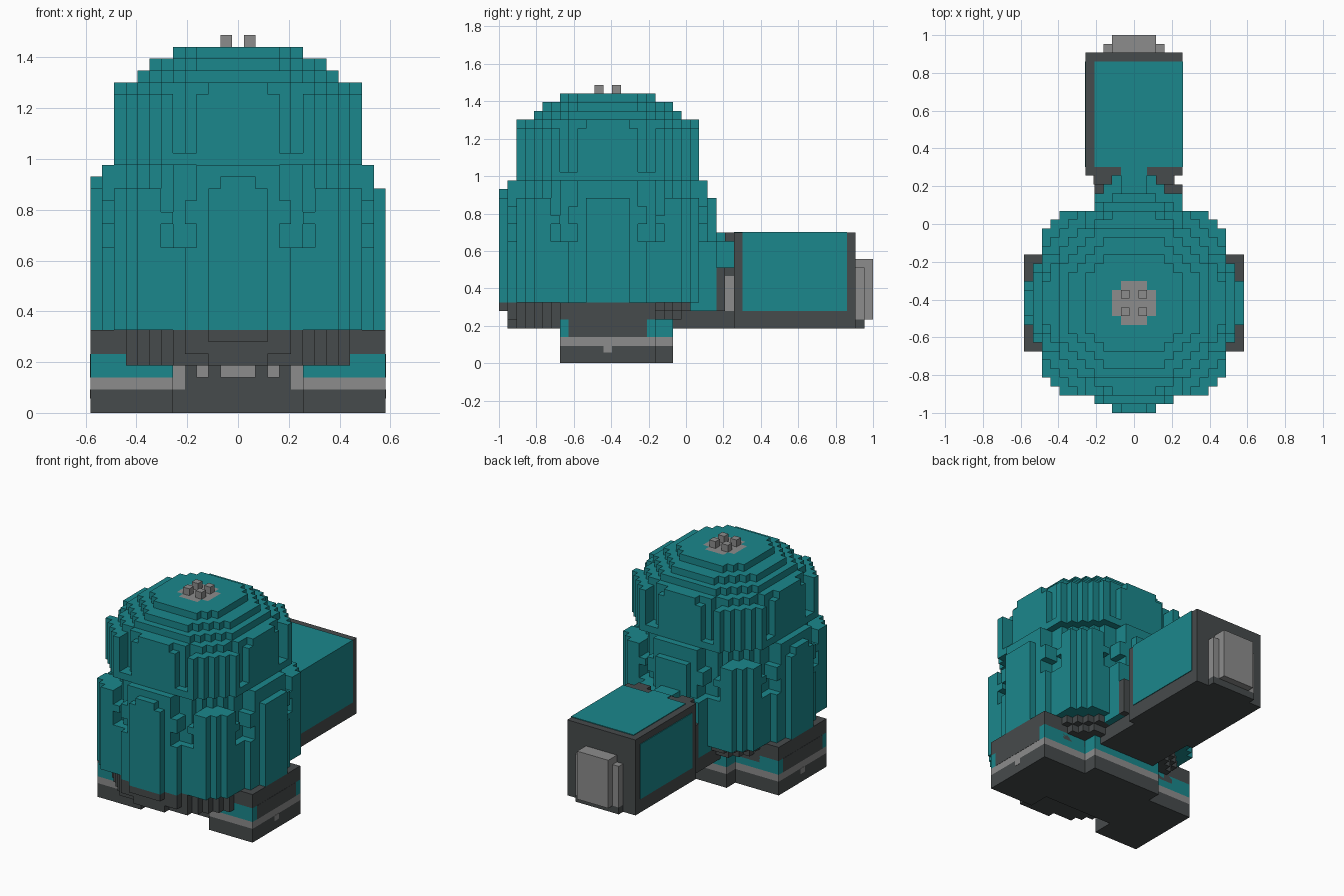
import bpy, bmesh
from mathutils import Vector

if "Cube" in bpy.data.objects:
    bpy.data.objects.remove(bpy.data.objects["Cube"])

U = 2 / 43      # edge of one block
CY = -9         # body centre along y, in blocks


def material(name, rgb):
    m = bpy.data.materials.new(name)
    m.use_nodes = True
    m.diffuse_color = (*rgb, 1)
    m.node_tree.nodes["Principled BSDF"].inputs["Base Color"].default_value = (*rgb, 1)
    return m


TEAL = material("teal", (0.011, 0.245, 0.262))
DARK = material("dark grey", (0.062, 0.07, 0.072))
GREY = material("mid grey", (0.265, 0.265, 0.265))
MATS = [TEAL, DARK, GREY]


def finish(name, bm, mats):
    mesh = bpy.data.meshes.new(name)
    bm.to_mesh(mesh)
    bm.free()
    for m in mats:
        mesh.materials.append(m)
    ob = bpy.data.objects.new(name, mesh)
    bpy.context.collection.objects.link(ob)
    return ob


def box(name, mat, x, y, z):
    """Box from (low, high) pairs, in blocks."""
    bm = bmesh.new()
    bmesh.ops.create_cube(bm, size=1)
    for v in bm.verts:
        v.co = Vector([(p[0] if c < 0 else p[1]) * U for c, p in zip(v.co, (x, y, z))])
    return finish(name, bm, [mat])


def pair(name, mat, x, y, z):
    """The same box on both sides."""
    box("left_" + name, mat, x, y, z)
    box("right_" + name, mat, (-x[1], -x[0]), y, z)


def blocks(name, rule, half, layers):
    """Stepped solid: rule(x, y, z) gives a material index or None."""
    cells = {}
    for x in range(-half, half + 1):
        for y in range(-half, half + 1):
            for z in layers:
                m = rule(x, y, z)
                if m is not None:
                    cells[x, y, z] = m
    bm = bmesh.new()
    verts = {}

    def vert(p):
        if p not in verts:
            verts[p] = bm.verts.new(((p[0] - .5) * U, (p[1] + CY - .5) * U, p[2] * U))
        return verts[p]

    for c, m in cells.items():
        for axis in range(3):
            for side in (0, 1):
                n = list(c)
                n[axis] += 2 * side - 1
                if tuple(n) in cells:
                    continue
                j, k = (axis + 1) % 3, (axis + 2) % 3
                ring = []
                for dj, dk in ((0, 0), (1, 0), (1, 1), (0, 1)):
                    p = list(c)
                    p[axis] += side
                    p[j] += dj
                    p[k] += dk
                    ring.append(vert(tuple(p)))
                f = bm.faces.new(ring if side else ring[::-1])
                f.material_index = m
    return finish(name, bm, MATS)


# Body: a round core with eight raised panels, in two tiers below a stepped crown
CROWN = {27: 10.2, 28: 8.95, 29: 7.7, 30: 5.9}


def spans(x, y):
    """Larger and smaller distance from the axis, and the radius."""
    a, b = max(abs(x), abs(y)), min(abs(x), abs(y))
    return a, b, (a * a + b * b) ** .5


def lower_tier(x, y, z):
    a, b, r = spans(x, y)
    waist = z in (14, 15)
    centre = a <= 11 and b <= (3 if waist or z > 17 else 4)
    rib = a <= 12 and b <= 2 and z < 19
    rib_cap = a == 12 and b <= 1 and z == 19 and -12 in (x, y)
    corner = a <= 10 and a + b <= 18 and b >= (7 if waist or z > 16 else 6) and z < 19
    core = r <= (11.25 if z < 14 else 10.6)
    return 0 if centre or rib or rib_cap or corner or core else None


def upper_tier(x, y, z):
    a, b, r = spans(x, y)
    if z in CROWN:
        if r > CROWN[z]:
            return None
        return 2 if z == 30 and a <= 2 and b <= 1 else 0
    centre = a <= 10 and b <= (5 if z == 21 else 3)
    corner = a <= 10 and b >= 6 and a + b <= 16
    return 0 if centre or corner or r <= 9.9 else None


def base_rule(x, y, z):
    a, b, r = spans(x, y)
    if z == 4:
        return 1 if abs(x) <= 9 and y <= 5 and r <= 11.2 else None
    if y > (9 if z == 6 else 5):
        return 1 if r <= 10 else None
    reach = 12 if z == 6 else 11
    return 1 if r <= 11.3 or (a <= reach and b <= 2) or (a <= 11 and b <= 4) else None


blocks("body_lower", lower_tier, 12, range(7, 21))
blocks("body_upper", upper_tier, 10, range(21, 31))
blocks("base_ring", base_rule, 12, range(4, 7))

# Four pins on the crown
for y in (-10, -8):
    pair("crown_pin", GREY, (.5, 1.5), (y - .5, y + .5), (31, 32))

# Side feet
FOOT_X, FOOT_Y, PLATE_X = (5.5, 12.5), (-14.5, -3.5), (12.5, 12.53)
pair("foot_sole", DARK, FOOT_X, FOOT_Y, (0, 2))
pair("foot_band", GREY, FOOT_X, FOOT_Y, (2, 3))
pair("foot_block", TEAL, FOOT_X, FOOT_Y, (3, 5))
pair("foot_top", DARK, FOOT_X, FOOT_Y, (5, 7))
pair("foot_side_panel", DARK, PLATE_X, (-13.5, -4.5), (3, 5))
pair("foot_notch", GREY, PLATE_X, (-9.5, -8.5), (1.2, 2))

# Middle foot
MID_X, MID_Y = (-5.5, 5.5), (-11.5, -1.5)
box("middle_sole", DARK, MID_X, MID_Y, (0, 2))
box("middle_band", GREY, MID_X, MID_Y, (2, 3))
box("middle_block", TEAL, MID_X, MID_Y, (3, 5))
box("middle_front_panel", DARK, (-4.5, 4.5), (-11.6, -11.5), (2, 4))
pair("middle_front_edge", GREY, (4.5, 5.5), (-11.6, -11.5), (2, 4))

# Nozzles under the front of the base
box("centre_nozzle", GREY, (-1.5, 1.5), (-13.5, -11.5), (3, 4))
pair("side_nozzle", GREY, (2.5, 3.5), (-13.5, -11.5), (3, 4))

# Neck joining body and rear box
box("neck_floor", DARK, (-4.5, 4.5), (-3, 5.5), (4, 6))
box("neck_body", TEAL, (-4.5, 5.5), (0, 3.5), (6, 14))
box("neck_frame", DARK, (-4.5, 5.5), (3.5, 4.5), (6, 11))
box("neck_post", DARK, (-4.5, 4.5), (4.5, 5.5), (6, 11))
box("neck_bridge", TEAL, (-3.5, 3.5), (3.5, 5.5), (11, 14))
box("neck_ridge", TEAL, (-1.5, 1.5), (0, 5.5), (14, 15))
pair("neck_corner", DARK, (2.5, 4.5), (4.5, 5.5), (14, 15))
pair("neck_column", GREY, (4.5, 4.6), (4.5, 5.5), (6, 10))

# Rear box with coloured panels
box("rear_box", DARK, (-5.5, 5.5), (5.5, 19.5), (4, 15))
PANEL_Y = (6.5, 18.5)
box("rear_left_panel", TEAL, (5.5, 5.6), PANEL_Y, (6, 15))
box("rear_right_panel", TEAL, (-5.6, -5.5), PANEL_Y, (6, 14))
box("rear_top_panel", TEAL, (-4.5, 5.6), PANEL_Y, (15, 15.1))
box("rear_top_tab", TEAL, (-1.5, 1.5), (5.5, 6.5), (15, 15.1))

# Hatch on the rear end
box("hatch_lip", DARK, (-3.5, 3.5), (19.5, 20.5), (4, 5))
box("hatch_frame", GREY, (-3.5, 3.5), (19.5, 20.5), (5, 11))
box("hatch", GREY, (-2.5, 2.5), (19.5, 21.5), (5, 12))
